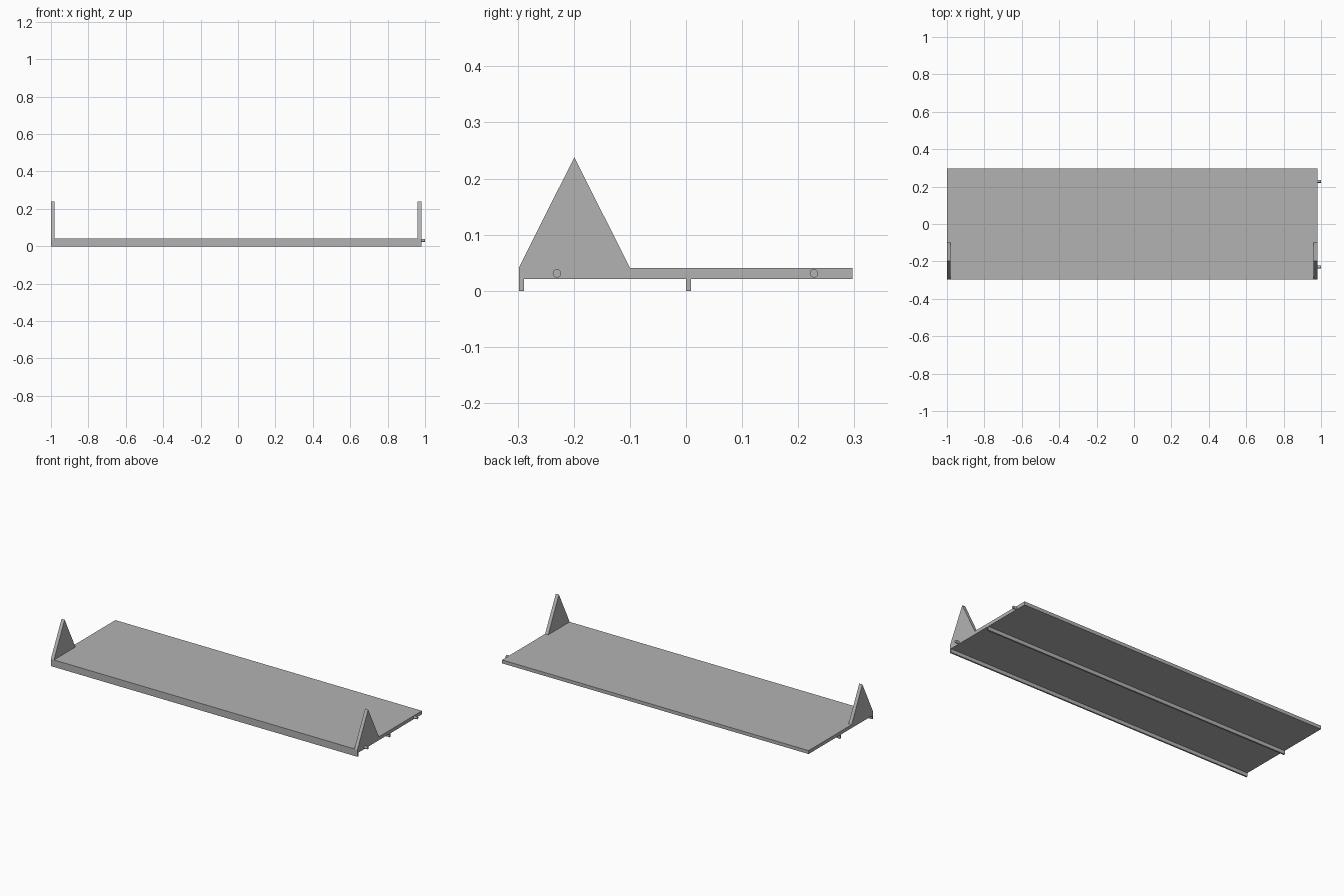
import bpy
import bmesh
import math
from mathutils import Vector

cube = bpy.data.objects.get("Cube")
if cube:
    bpy.data.objects.remove(cube, do_unlink=True)

# Single plain grey
grey = bpy.data.materials.new("plain_grey")
grey.use_nodes = True
colour = (0.448, 0.448, 0.448, 1)
grey.diffuse_color = colour
grey.node_tree.nodes["Principled BSDF"].inputs["Base Color"].default_value = colour

LEFT, RIGHT = 0.98, -1.0       # ends of the board along x
FRONT, BACK = -0.298, 0.297
UNDERSIDE, TOP = 0.021, 0.041


def extrude_profile(name, profile, x0, x1):
    """Sweep a closed (y, z) outline along x from x0 to x1."""
    bm = bmesh.new()
    face = bm.faces.new([bm.verts.new((x0, y, z)) for y, z in profile])
    swept = bmesh.ops.extrude_face_region(bm, geom=[face])["geom"]
    moved = [v for v in swept if isinstance(v, bmesh.types.BMVert)]
    bmesh.ops.translate(bm, verts=moved, vec=Vector((x1 - x0, 0, 0)))
    bmesh.ops.recalc_face_normals(bm, faces=bm.faces[:])
    mesh = bpy.data.meshes.new(name)
    bm.to_mesh(mesh)
    bm.free()
    mesh.materials.append(grey)
    obj = bpy.data.objects.new(name, mesh)
    bpy.context.collection.objects.link(obj)
    return obj


def rectangle(y0, y1, z0, z1):
    return [(y0, z0), (y1, z0), (y1, z1), (y0, z1)]


# Flat shelf board
extrude_profile("shelf_board", rectangle(FRONT, BACK, UNDERSIDE, TOP), RIGHT, LEFT)

# Rails below the board, along the front edge and the middle
for name, y in (("front_rail", FRONT), ("middle_rail", 0.0)):
    extrude_profile(name, rectangle(y, y + 0.009, 0, UNDERSIDE), RIGHT, LEFT)

# Upright triangular end plates
triangle = [(FRONT, TOP), (-0.1, TOP), (-0.199, 0.238)]
for name, x in (("right_end_plate", RIGHT), ("left_end_plate", LEFT - 0.02)):
    extrude_profile(name, triangle, x, x + 0.02)

# Round locating pegs on the left end
for name, y in (("front_peg", -0.23), ("back_peg", 0.228)):
    circle = [(y + 0.0075 * math.cos(a), 0.031 + 0.0075 * math.sin(a))
              for a in (math.tau * i / 32 for i in range(32))]
    peg = extrude_profile(name, circle, LEFT, 1.0)
    bpy.ops.object.select_all(action="DESELECT")
    peg.select_set(True)
    bpy.context.view_layer.objects.active = peg
    bpy.ops.object.shade_smooth_by_angle(angle=math.radians(30))
